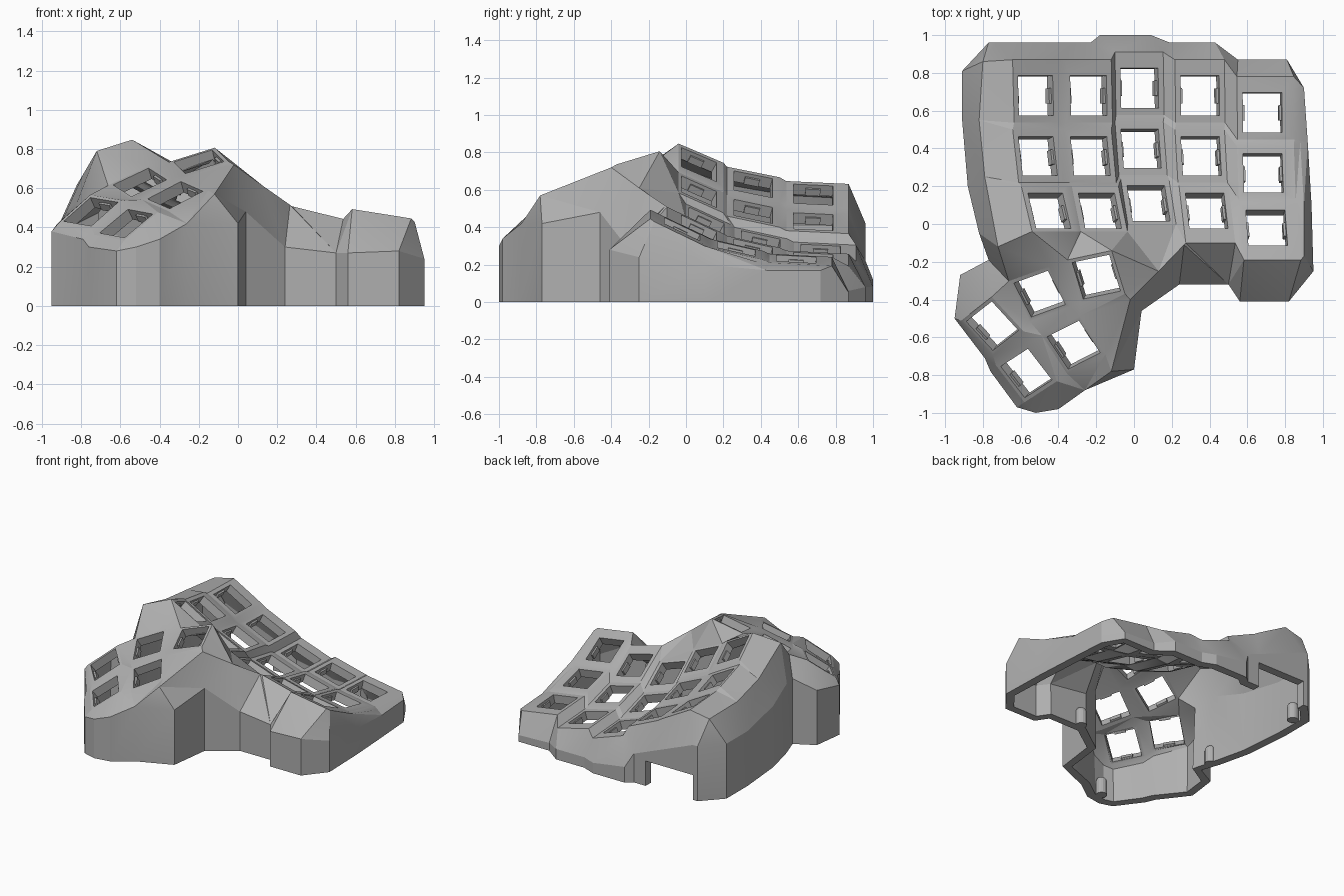
import bpy, bmesh
from math import radians
from mathutils import Matrix, Vector
from mathutils.geometry import delaunay_2d_cdt

if "Cube" in bpy.data.objects:
    bpy.data.objects.remove(bpy.data.objects["Cube"])

grey = bpy.data.materials.new("matte grey")
grey.use_nodes = True
grey.diffuse_color = (0.43, 0.43, 0.43, 1)
grey.node_tree.nodes["Principled BSDF"].inputs["Base Color"].default_value = (0.43, 0.43, 0.43, 1)

HOLE = 0.105        # half width of a switch hole
PLATE = 0.064       # shell thickness


def make_object(name, bm):
    mesh = bpy.data.meshes.new(name)
    bm.to_mesh(mesh)
    bm.free()
    mesh.materials.append(grey)
    obj = bpy.data.objects.new(name, mesh)
    bpy.context.collection.objects.link(obj)
    return obj


def key_frame(x, y, z, yaw, tent, pitch):
    return (Matrix.Translation((x, y, z)) @ Matrix.Rotation(radians(yaw), 4, 'Z')
            @ Matrix.Rotation(radians(tent), 4, 'Y') @ Matrix.Rotation(radians(pitch), 4, 'X'))


# Surface points and the edges that must appear in the top skin
points, edges = [], []


def polyline(pts, closed=False):
    start = len(points)
    points.extend(Vector(p) for p in pts)
    count = len(pts)
    for i in range(count if closed else count - 1):
        edges.append((start + i, start + (i + 1) % count))


def rectangle(frame, x0, x1, y0, y1):
    polyline([frame @ Vector(p) for p in
              ((x0, y0, 0), (x1, y0, 0), (x1, y1, 0), (x0, y1, 0))], True)


# Outer shoulder of the case, counter-clockwise from the thumb side
ring = [(-.92, -.27, .42), (-.95, -.5, .38), (-.79, -.71, .34), (-.76, -.78, .3),
        (-.62, -.97, .28), (-.52, -1, .3), (-.4, -.98, .34), (-.26, -.88, .42),
        (0, -.77, .42), (.04, -.46, .48), (.24, -.32, .3), (.5, -.32, .27),
        (.56, -.41, .27), (.82, -.41, .28), (.95, -.25, .24), (.94, .1, .2),
        (.92, .43, .17), (.9, .72, .17), (.81, .87, .05), (.55, .87, .06),
        (.43, .96, .08), (.19, .96, .08), (.09, 1, .08), (-.18, 1, .12),
        (-.23, .96, .22), (-.33, .96, .26), (-.73, .96, .42), (-.77, .96, .42), (-.91, .81, .42),
        (-.91, .55, .42), (-.88, .2, .47), (-.82, -.05, .53), (-.77, -.19, .5)]
NOTCH = 25          # ring segment above the cable opening
polyline(ring, True)

# Finger columns: (x, y, z) of the back key and the tenting angle
columns = [(-.52, .68, .575, 29), (-.24, .68, .43, 24), (.03, .72, .27, 19),
           (.35, .68, .235, 14), (.68, .59, .23, 9)]
# Rows: y offset, z rise, pitch, sideways drift per degree of tent
rows = [(0, 0, -3, 0), (-.32, .055, -13, .0004), (-.61, .16, -26, .0025)]
frames = []
for c, (x, y, z, tent) in enumerate(columns):
    for r, (dy, dz, pitch, drift) in enumerate(rows):
        frame = key_frame(x + drift * tent, y + dy, z + dz, 0, tent, pitch)
        frames.append(frame)
        front = .144 if r < 2 else .19 if c > 2 else .122
        rectangle(frame, -.135, .17 if c == 4 else .135, -front, .19 if r == 0 else .144)

# Thumb keys
for key in [(-.75, -.54, .48, 38, -35, 8), (-.57, -.79, .42, 33, -35, 8),
            (-.5, -.37, .63, 20, -24, 18), (-.32, -.64, .565, 27, -25, 15),
            (-.2, -.28, .735, 12, -17, 17)]:
    frame = key_frame(*key)
    frames.append(frame)
    rectangle(frame, -.125, .125, -.125, .125)

for frame in frames:
    rectangle(frame, -HOLE, HOLE, -HOLE, HOLE)

# Crest of the left wall, ridge from thumb to finger columns, right shoulder
polyline([(-.8, .86, .6), (-.82, .55, .62), (-.79, .25, .67), (-.72, -.12, .79)])
polyline([(-.12, -.78, .57), (-.02, -.4, .72), (.13, -.25, .61), (.265, -.11, .515)])
polyline([(.9, -.17, .43), (.9, .1, .3), (.88, .43, .2)])

# Top skin, with switch holes left open
flat, _, tris, origin, _, _ = delaunay_2d_cdt([p.xy for p in points], edges, [], 1, 1e-5)
bm = bmesh.new()
verts = []
lookup = {}
for p, source in zip(flat, origin):
    nearest = points[source[0]] if source else min(points, key=lambda q: (q.xy - p).length)
    verts.append(bm.verts.new((p.x, p.y, nearest.z)))
    for s in source:
        lookup[s] = verts[-1]
inverses = [f.inverted() for f in frames]


def in_hole(p):
    for inv in inverses:
        q = inv @ p
        if max(abs(q.x), abs(q.y)) < HOLE and abs(q.z) < .01:
            return True
    return False


for tri in tris:
    corners = [verts[i] for i in tri]
    if not in_hole(sum((v.co for v in corners), Vector()) / len(corners)):
        bm.faces.new(corners)

# Vertical side walls; the cable opening stops short of the floor
count = len(ring)
feet = [bm.verts.new((x, y, 0)) for x, y, z in ring]
for i in range(count):
    j = (i + 1) % count
    low = [feet[i], feet[j]]
    if i == NOTCH:
        low = [bm.verts.new((ring[k][0], ring[k][1], .19)) for k in (i, j)]
    bm.faces.new((low[0], low[1], lookup[j], lookup[i]))
bmesh.ops.delete(bm, geom=[v for v in bm.verts if not v.link_faces], context='VERTS')

case = make_object("case_shell", bm)
bpy.context.view_layer.objects.active = case
case.select_set(True)
solid = case.modifiers.new("thickness", 'SOLIDIFY')
solid.thickness = PLATE
solid.offset = -1
bpy.ops.object.modifier_apply(modifier=solid.name)
bpy.ops.object.shade_smooth_by_angle(angle=radians(18))

# Switch clips on both sides of every hole
bm = bmesh.new()
for frame in frames:
    for side in (-1, 1):
        bmesh.ops.create_cube(bm, size=1, matrix=frame @ Matrix.Translation((side * .103, 0, -.04))
                              @ Matrix.Diagonal((.022, .08, .04, 1)))
make_object("switch_clips", bm)

# Domed screw posts inside the walls
bm = bmesh.new()
for x, y in [(-.81, .75), (-.76, -.08), (-.46, -.9), (.27, -.25)]:
    bmesh.ops.create_cone(bm, cap_ends=True, segments=16, radius1=.04, radius2=.04, depth=.1,
                          matrix=Matrix.Translation((x, y, .05)))
    bmesh.ops.create_uvsphere(bm, u_segments=16, v_segments=8, radius=.04,
                              matrix=Matrix.Translation((x, y, .1)))
make_object("screw_posts", bm)
